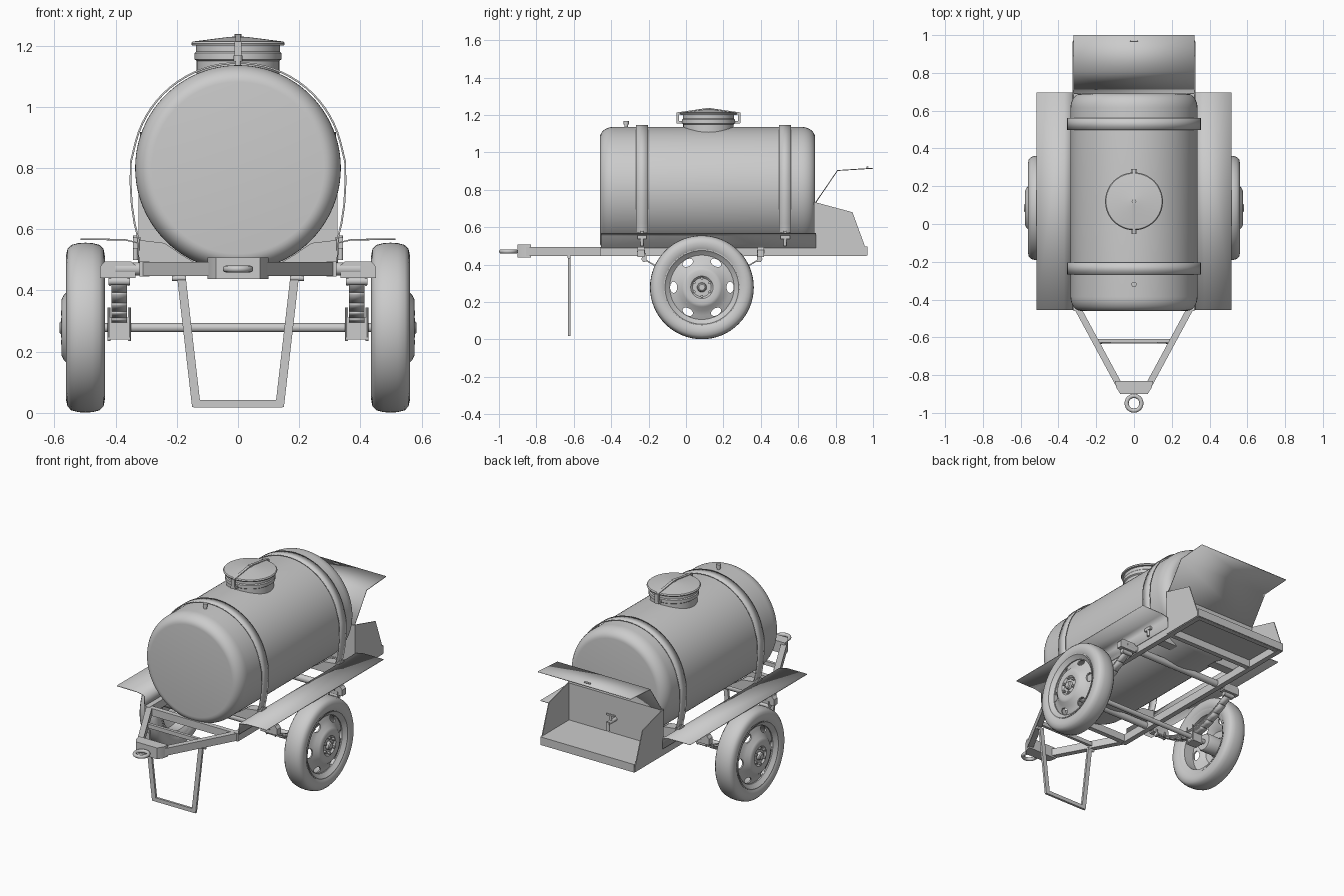
import bpy, bmesh, math
from mathutils import Vector as V

if "Cube" in bpy.data.objects:
    bpy.data.objects.remove(bpy.data.objects["Cube"])

def make(name, verts, faces, mirror=False, solid=0):
    me = bpy.data.meshes.new(name)
    me.from_pydata([tuple(v) for v in verts], [], faces)
    bm = bmesh.new(); bm.from_mesh(me)
    bmesh.ops.remove_doubles(bm, verts=bm.verts, dist=1e-5)
    bmesh.ops.recalc_face_normals(bm, faces=bm.faces)
    bm.to_mesh(me); bm.free()
    ob = bpy.data.objects.new(name, me)
    bpy.context.collection.objects.link(ob)
    if solid:
        m = ob.modifiers.new("thickness", "SOLIDIFY"); m.thickness = solid; m.offset = 0
    if mirror:
        ob.modifiers.new("mirror", "MIRROR").use_mirror_merge = False
    return ob

def prism(name, pts, vec, **k):
    n = len(pts); pts = [V(p) for p in pts]
    faces = [list(range(n)), list(range(2*n - 1, n - 1, -1))]
    faces += [[i, (i+1) % n, (i+1) % n + n, i + n] for i in range(n)]
    return make(name, pts + [p + V(vec) for p in pts], faces, **k)

def box(name, c, s, **k):
    x, y, z = c; a, b, h = (d/2 for d in s)
    return prism(name, [(x-a, y-b, z-h), (x+a, y-b, z-h), (x+a, y+b, z-h), (x-a, y+b, z-h)], (0, 0, s[2]), **k)

def beam(name, p, q, w, h, **k):
    p, q = V(p), V(q); d = (q-p).normalized()
    s = d.cross(V((0, 0, 1)) if abs(d.z) < .9 else V((0, 1, 0))).normalized(); u = s.cross(d)
    return prism(name, [p + s*a*w/2 + u*b*h/2 for a, b in ((-1, -1), (1, -1), (1, 1), (-1, 1))], q-p, **k)

def rod(name, p, q, r, n=16, **k):
    p, q = V(p), V(q); d = (q-p).normalized(); s = d.orthogonal().normalized(); u = s.cross(d)
    return prism(name, [p + r*(s*math.cos(t) + u*math.sin(t)) for t in (2*math.pi*i/n for i in range(n))], q-p, **k)

def lathe(name, prof, axis, c=(0, 0, 0), n=64, closed=False, **k):
    """prof = (radius, position along axis)"""
    d = V({"x": (1, 0, 0), "y": (0, 1, 0), "z": (0, 0, 1)}[axis])
    s = d.orthogonal().normalized(); u = d.cross(s); m = len(prof)
    verts = [V(c) + d*a + r*(s*math.cos(t) + u*math.sin(t))
             for t in (2*math.pi*i/n for i in range(n)) for r, a in prof]
    faces = [[i*m+j, i*m+(j+1) % m, ((i+1) % n)*m+(j+1) % m, ((i+1) % n)*m+j]
             for i in range(n) for j in range(m if closed else m-1)]
    return make(name, verts, faces, **k)

def ribbon(name, pts, vec, t, **k):
    n = len(pts); pts = [V(p) for p in pts]
    return make(name, pts + [p + V(vec) for p in pts],
                [[i, i+1, i+1+n, i+n] for i in range(n-1)], solid=t, **k)

# Tank with rounded ends
ZC, R = 0.80, 0.336
arc = [(R - .055 + .055*math.sin(t), .075*(1 - math.cos(t))) for t in (math.pi/2*i/8 for i in range(9))]
lathe("tank", [(0, -.46)] + [(r, -.46 + a) for r, a in arc] + [(r, .69 - a) for r, a in arc[::-1]] + [(0, .69)],
      "y", (0, 0, ZC), 96)

# Straps, clamps and saddles
for y in (-.235, .53):
    side = [(.325, .53), (.325, .565), (.338, .62), (.347, .68), (.351, .75), (.350, .82)]
    top = [(.345*math.cos(t), ZC + .343*math.sin(t)) for t in (math.radians(15 + 5*i) for i in range(31))]
    path = side + top + [(-x, z) for x, z in side[::-1]]
    ribbon("tank_strap", [(x, y-.032, z) for x, z in path], (0, .064, 0), .006)
    box("strap_clamp", (.33, y, .555), (.025, .05, .035), mirror=True)
    rod("strap_bolt", (.335, y, .5), (.335, y, .58), .008, mirror=True)
    prism("tank_saddle", [(x, y-.03, z) for x, z in
          [(.14, .49), (.325, .49), (.325, .565), (.24, .555), (.185, .517)]], (0, .06, 0), mirror=True)

# Filler neck, lid and clamp bar
HY = .12
lathe("filler_neck", [(.135, 1.08), (.135, 1.15), (.142, 1.155), (.142, 1.175), (.137, 1.18), (.137, 1.2), (0, 1.2)], "z", (0, HY, 0))
lathe("filler_lid", [(0, 1.195), (.15, 1.2), (.153, 1.207), (.148, 1.213), (.03, 1.228), (0, 1.23)], "z", (0, HY, 0))
for s in (-1, 1):
    beam("lid_bar", (0, HY, 1.232), (0, HY + s*.165, 1.208), .016, .012)
    box("lid_clamp", (0, HY + s*.165, 1.185), (.022, .014, .055))
    box("clamp_lug", (0, HY + s*.15, 1.16), (.03, .04, .014))
rod("lid_knob", (0, HY, 1.22), (0, HY, 1.238), .012)
rod("vent_pipe", (0, -.32, 1.12), (0, -.32, 1.155), .01)
rod("vent_cap", (0, -.32, 1.148), (0, -.32, 1.168), .014)

# Frame and drawbar
beam("side_rail", (.305, -.46, .47), (.305, .965, .47), .032, .05, mirror=True)
beam("drawbar", (.307, -.43, .47), (.075, -.86, .47), .034, .046, mirror=True)
for y in (-.445, .69, .95):
    box("frame_crossbar", (0, y, .47), (.61, .03, .046))
box("drawbar_brace", (0, -.618, .472), (.38, .018, .025))
prism("hitch_block", [(-.1, -.83, .437), (-.095, -.865, .437), (-.072, -.9, .437), (.072, -.9, .437),
                      (.095, -.865, .437), (.1, -.83, .437)], (0, 0, .07))
ring = [(.039 + .011*math.cos(t), .011*math.sin(t)) for t in (math.tau*i/12 for i in range(12))]
lathe("tow_ring", ring, "z", (0, -.949, .47), 40, closed=True)

# Parking stand
beam("stand_leg", (.185, -.625, .445), (.136, -.625, .02), .028, .014, mirror=True)
box("stand_foot", (0, -.625, .03), (.29, .014, .024))
rod("stand_hinge", (.17, -.625, .44), (.215, -.625, .44), .009, mirror=True)

# Fenders: flat plates folded down onto the rails
ribbon("fender", [(.515, -.455, .567), (.37, -.455, .566), (.327, -.455, .555), (.324, -.455, .49)],
       (0, 1.15, 0), .005, mirror=True)

# Rear equipment box with raised lid and tap
prism("box_side", [(.32, .685, .45), (.32, .965, .45), (.32, .965, .475), (.32, .89, .68), (.32, .685, .735)],
      (.005, 0, 0), mirror=True)
box("box_front_wall", (0, .69, .59), (.64, .006, .28))
box("box_floor", (0, .825, .495), (.64, .28, .006))
box("box_rear_lip", (0, .967, .473), (.645, .008, .05))
ribbon("box_lid", [(-.32, .692, .73), (-.32, .81, .903), (-.32, 1.0, .915)], (.64, 0, 0), .005)
rod("lid_handle", (-.02, .97, .921), (.02, .97, .921), .005)
rod("tap_pipe", (0, .69, .59), (0, .77, .59), .012)
rod("tap_spout", (0, .765, .6), (0, .765, .545), .011)
rod("tap_stem", (0, .74, .59), (0, .74, .63), .007)
box("tap_handle", (0, .74, .632), (.06, .012, .01))

# Axle and leaf springs
AY, AZ, SX = .085, .2785, .388
rod("axle", (-.5, AY, AZ), (.5, AY, AZ), .015)
box("axle_block", (SX, AY, AZ), (.06, .06, .066), mirror=True)
for i in range(5):
    half = .31 - .055*i
    pts = [(SX-.025, AY + half*t/6, .33 - .008*i + .1*(half*t/6/.31)**2) for t in range(-6, 7)]
    ribbon("spring_leaf", pts, (.05, 0, 0), .007, mirror=True)
for dy in (-.025, .025):
    for dx in (-.033, .033):
        rod("u_bolt", (SX+dx, AY+dy, .235), (SX+dx, AY+dy, .345), .005, 8, mirror=True)
box("u_bolt_plate", (SX, AY, .243), (.075, .065, .008), mirror=True)
for y in (-.24, .40):
    rod("spring_crossbar", (-.4, y, .47), (.4, y, .47), .021)
    prism("spring_hanger", [(x, y-.018, z) for x, z in [(.335, .44), (.45, .44), (.45, .478), (.436, .495), (.35, .495), (.335, .482)]],
          (0, .036, 0), mirror=True)
    for dx in (-.03, .03):
        beam("spring_shackle", (SX+dx, y + (.015 if y < 0 else -.01), .46), (SX+dx, y + (.02 if y < 0 else -.01), .415),
             .006, .022, mirror=True)
    rod("spring_eye", (SX-.035, y + (.015 if y < 0 else -.005), .43), (SX+.035, y + (.015 if y < 0 else -.005), .43), .013, mirror=True)

# Wheels
W = (0, AY, AZ)
lathe("tyre", [(.195, .448), (.21, .439), (.235, .435), (.257, .439), (.27, .452), (.276, .475), (.2775, .498),
               (.276, .522), (.27, .545), (.257, .557), (.235, .562), (.21, .557), (.195, .548)], "x", W, closed=True, mirror=True)
lathe("wheel_rim", [(.202, .442), (.196, .45), (.178, .462), (.178, .534), (.196, .548), (.203, .557),
                    (.197, .558), (.186, .548), (.172, .538), (.172, .458), (.19, .445)], "x", W, closed=True, mirror=True)
disc = lathe("wheel_disc", [(0, .562), (.05, .562), (.06, .572), (.09, .577), (.105, .57), (.125, .55), (.15, .54), (.175, .53),
                            (.175, .522), (.15, .532), (.12, .542), (.1, .56), (.06, .564), (.05, .554), (0, .554)], "x", W)
# Hole cutter: six ovals around the disc
cv, cf = [], []
for h in range(6):
    a = math.pi/3*h; b = len(cv); n = 20
    for x in (.49, .62):
        for i in range(n):
            t = math.tau*i/n; u, w = .151 + .019*math.cos(t), .03*math.sin(t)
            cv.append((x, AY + u*math.cos(a) - w*math.sin(a), AZ + u*math.sin(a) + w*math.cos(a)))
    cf += [list(range(b, b+n)), list(range(b+2*n-1, b+n-1, -1))]
    cf += [[b+i, b+(i+1) % n, b+n+(i+1) % n, b+n+i] for i in range(n)]
cut = make("hole_cutter", cv, cf)
m = disc.modifiers.new("holes", "BOOLEAN"); m.object = cut; m.operation = "DIFFERENCE"; m.solver = "EXACT"
bpy.context.view_layer.update()
baked = bpy.data.meshes.new_from_object(disc.evaluated_get(bpy.context.evaluated_depsgraph_get()))
disc.modifiers.clear(); disc.data = baked
disc.modifiers.new("mirror", "MIRROR").use_mirror_merge = False
bpy.data.objects.remove(cut)
lathe("hub_cap", [(0, .583), (.016, .583), (.022, .578), (.026, .56)], "x", W, 32, mirror=True)
lathe("hub_drum", [(.0, .46), (.05, .46), (.055, .47), (.055, .555), (0, .555)], "x", W, 32, mirror=True)
for i in range(6):
    a = math.pi/3*i + math.pi/6
    y, z = AY + .048*math.cos(a), AZ + .048*math.sin(a)
    rod("wheel_nut", (.555, y, z), (.578, y, z), .008, 6, mirror=True)

# Smooth shading with crisp edges
for o in bpy.context.scene.objects:
    o.select_set(True)
    bpy.context.view_layer.objects.active = o
bpy.ops.object.shade_smooth_by_angle(angle=math.radians(35))
